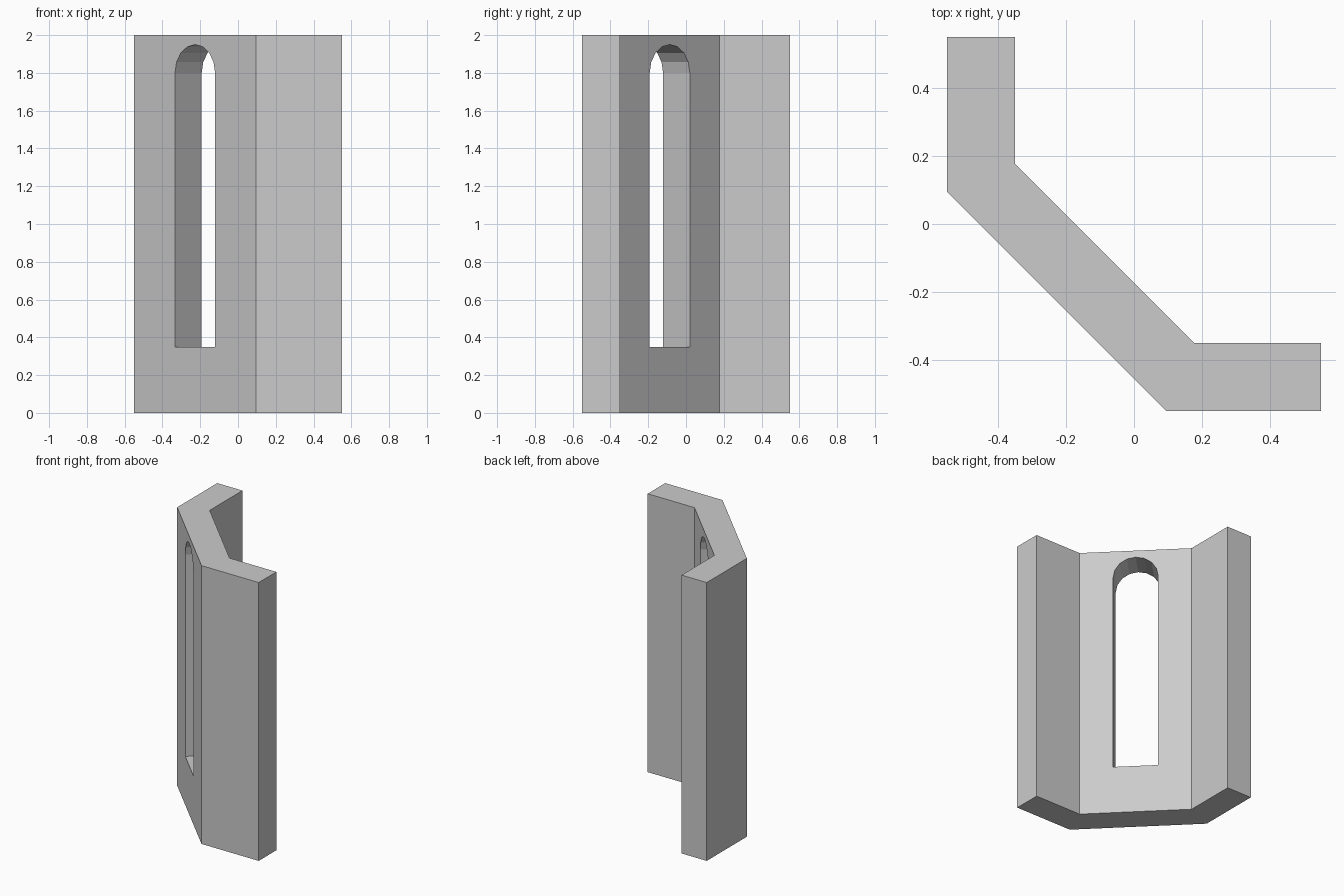
import bpy, bmesh
from math import sin, cos, pi, sqrt
from mathutils import Vector

if "Cube" in bpy.data.objects:
    bpy.data.objects.remove(bpy.data.objects["Cube"])


def prism(name, points, sweep):
    """Sweep a flat outline along a vector into a closed solid."""
    bm = bmesh.new()
    face = bm.faces.new([bm.verts.new(p) for p in points])
    moved = bmesh.ops.extrude_face_region(bm, geom=[face])["geom"]
    bmesh.ops.translate(bm, vec=sweep,
                        verts=[v for v in moved if isinstance(v, bmesh.types.BMVert)])
    bmesh.ops.recalc_face_normals(bm, faces=bm.faces[:])
    mesh = bpy.data.meshes.new(name)
    bm.to_mesh(mesh)
    bm.free()
    obj = bpy.data.objects.new(name, mesh)
    bpy.context.collection.objects.link(obj)
    return obj


# Chamfered corner wall: half outline mirrored across the diagonal x = y
R, T, H = 0.55, 0.2, 2.0
OUT = 0.095                      # outer bend
INN = OUT + T * (sqrt(2) - 1)    # inner bend, keeps the thickness constant
half_outer = [(R, -R), (OUT, -R)]
half_inner = [(INN, T - R), (R, T - R)]
outline = (half_outer + [(y, x) for x, y in reversed(half_outer)]
           + [(y, x) for x, y in reversed(half_inner)] + half_inner)
wall = prism("corner_wall", [(x, y, 0) for x, y in outline], Vector((0, 0, H)))

# Arched window cutter through the diagonal panel
W, SILL, SPRING, SEG = 0.15, 0.35, 1.8, 8
arch = [(-W, SILL), (W, SILL)] + [
    (W * cos(pi * i / SEG), SPRING + W * sin(pi * i / SEG)) for i in range(SEG + 1)]
along = Vector((1, -1, 0)).normalized()
through = Vector((1, 1, 0)).normalized()
start = Vector((1, 1, 0)) * (OUT - R) / 2 - through * 0.1
cutter = prism("window_cutter",
               [start + along * u + Vector((0, 0, z)) for u, z in arch],
               through * (T + 0.2))
cutter.hide_render = True

# Cut the window, then discard the cutter
cut = wall.modifiers.new("window", "BOOLEAN")
cut.operation = "DIFFERENCE"
cut.solver = "EXACT"
cut.object = cutter
bpy.context.view_layer.objects.active = wall
bpy.ops.object.modifier_apply(modifier=cut.name)
bpy.data.objects.remove(cutter)
